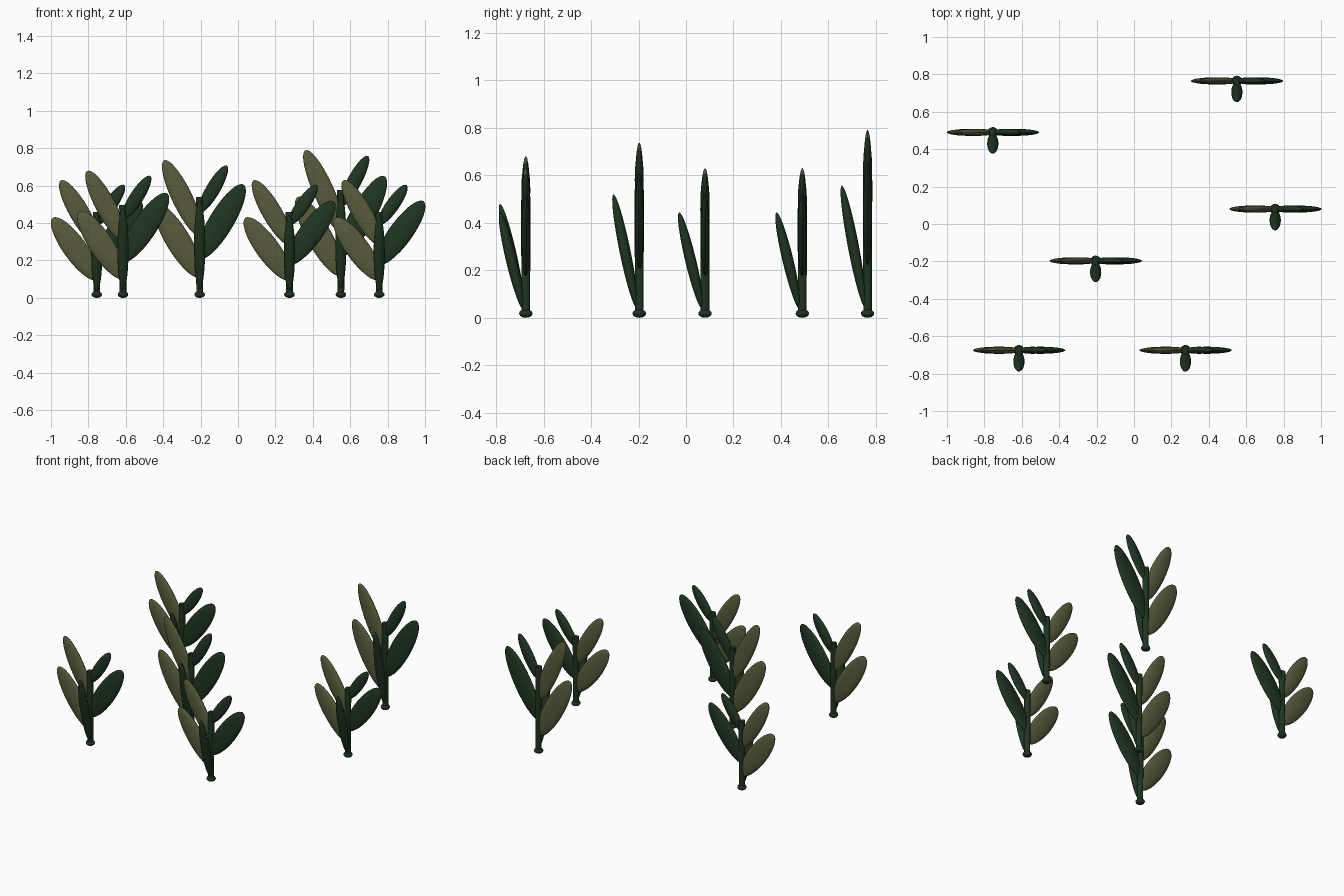
import bpy
from math import radians
from mathutils import Matrix, Vector

if "Cube" in bpy.data.objects:
    bpy.data.objects.remove(bpy.data.objects["Cube"])


def material(name, rgb):
    m = bpy.data.materials.new(name)
    m.diffuse_color = (*rgb, 1)
    m.use_nodes = True
    m.node_tree.nodes["Principled BSDF"].inputs["Base Color"].default_value = m.diffuse_color
    return m


GREEN = material("dark_green", (0.014, 0.036, 0.015))
OLIVE = material("olive", (0.10, 0.105, 0.045))


def finish(name, local, place, mat):
    # bake the transform, including the height stretch, into the mesh
    ob = bpy.context.object
    ob.name = name
    ob.data.transform(place @ local)
    ob.data.materials.append(mat)
    bpy.ops.object.shade_smooth_by_angle(angle=radians(40))


def blob(name, centre, radii, axis, degrees, place, mat):
    bpy.ops.mesh.primitive_uv_sphere_add(segments=24, ring_count=16, radius=1)
    local = (Matrix.Translation(centre) @ Matrix.Rotation(radians(degrees), 4, axis)
             @ Matrix.Diagonal((*radii, 1)))
    finish(name, local, place, mat)


# leaf: name, centre, radii, tilt axis, tilt, material
LEAVES = [
    ("lower_left_leaf", (-0.115, 0, 0.262), (0.063, 0.019, 0.205), 'Y', -36, OLIVE),
    ("upper_left_leaf", (-0.092, 0, 0.455), (0.053, 0.019, 0.200), 'Y', -30, OLIVE),
    ("lower_right_leaf", (0.115, 0, 0.348), (0.063, 0.019, 0.208), 'Y', 36, GREEN),
    ("upper_right_leaf", (0.072, 0, 0.497), (0.036, 0.019, 0.130), 'Y', 35, GREEN),
    ("front_leaf", (0, -0.060, 0.240), (0.030, 0.023, 0.210), 'X', 13.5, GREEN),
]

# plant: x, y, height stretch
PLANTS = [
    (-0.755, 0.49, 1.0), (-0.615, -0.675, 1.08), (-0.205, -0.197, 1.17),
    (0.275, -0.675, 1.0), (0.55, 0.765, 1.255), (0.755, 0.08, 1.0),
]

for i, (x, y, h) in enumerate(PLANTS, 1):
    ground = Matrix.Translation((x, y, 0))
    place = ground @ Matrix.Diagonal((1, 1, h, 1))
    # stem
    bpy.ops.mesh.primitive_cone_add(vertices=16, radius1=0.018, radius2=0.02, depth=0.445)
    finish(f"stem_{i}", Matrix.Translation((0, 0, 0.2375)), place, GREEN)
    # root bulb
    blob(f"root_{i}", (0, 0, 0.018), (0.028, 0.028, 0.018), 'Z', 0, ground, GREEN)
    # leaves
    for name, centre, radii, axis, tilt, mat in LEAVES:
        blob(f"{name}_{i}", Vector(centre), radii, axis, tilt, place, mat)
